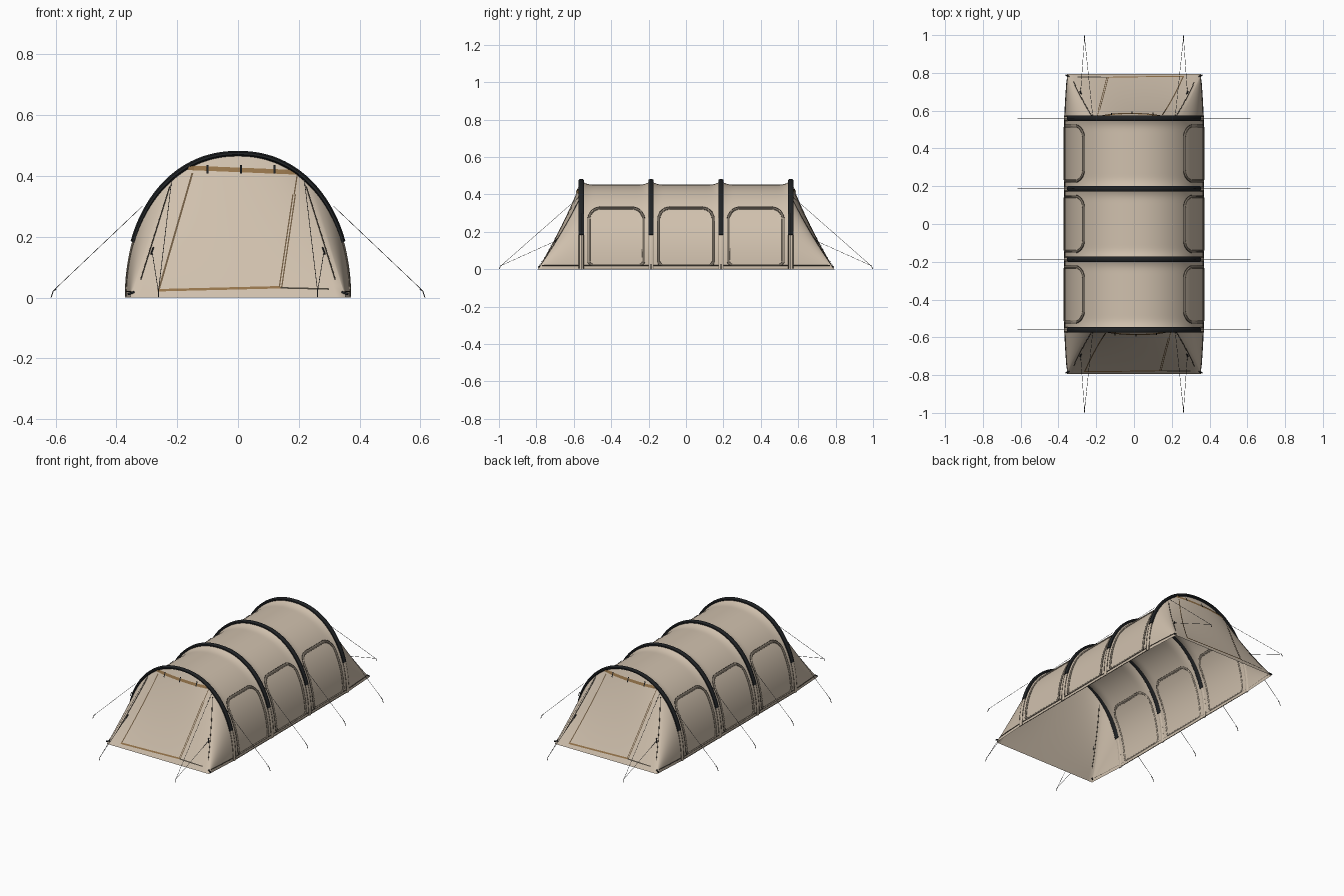
import bpy, bmesh, math
from mathutils import Vector
from mathutils.bvhtree import BVHTree

cube = bpy.data.objects.get("Cube")
if cube:
    bpy.data.objects.remove(cube)


def material(name, rgb):
    m = bpy.data.materials.new(name)
    m.use_nodes = True
    m.diffuse_color = (*rgb, 1)
    m.node_tree.nodes["Principled BSDF"].inputs["Base Color"].default_value = (*rgb, 1)
    return m


CANVAS = material("tan canvas", (0.63, 0.53, 0.42))
BLACK = material("black webbing", (0.014, 0.016, 0.018))
BROWN = material("brown trim", (0.3, 0.175, 0.07))
DARK_BROWN = material("dark brown zip", (0.16, 0.105, 0.055))
PIPING = material("taupe piping", (0.2, 0.165, 0.12))
SEAM = material("dark seam", (0.065, 0.054, 0.04))
ROPE = material("dark rope", (0.08, 0.08, 0.08))

HOOPS = (-0.56, -0.187, 0.187, 0.56)
SEGS, CORNER = 48, 14
HALF_W, END_Y, END_X = 0.367, 0.793, 0.354


def arch(theta, half, height):
    """Point on the slightly squared arch, as x and z."""
    c, s = math.cos(theta), max(math.sin(theta), 0)
    p = 2 / 2.15
    return math.copysign(abs(c) ** p, c) * half, s ** p * height


def add_mesh(name, bm, mat, smooth=True):
    me = bpy.data.meshes.new(name)
    bm.to_mesh(me)
    bm.free()
    ob = bpy.data.objects.new(name, me)
    bpy.context.collection.objects.link(ob)
    me.materials.append(mat)
    if smooth:
        bpy.ops.object.select_all(action="DESELECT")
        ob.select_set(True)
        bpy.context.view_layer.objects.active = ob
        bpy.ops.object.shade_smooth_by_angle(angle=math.radians(35))


def loft(bm, rows, closed=False):
    """Skin a list of equally long point rows."""
    vs = [[bm.verts.new(p) for p in r] for r in rows]
    n = len(rows[0])
    for a, b in zip(vs, vs[1:]):
        for i in range(n if closed else n - 1):
            j = (i + 1) % n
            bm.faces.new((a[i], a[j], b[j], b[i]))
    return vs


def tube(name, paths, radius, mat):
    cu = bpy.data.curves.new(name, "CURVE")
    cu.dimensions = "3D"
    cu.bevel_depth = radius
    cu.bevel_resolution = 1
    cu.use_fill_caps = True
    for pts in paths:
        sp = cu.splines.new("POLY")
        sp.points.add(len(pts) - 1)
        for q, p in zip(sp.points, pts):
            q.co = (*p, 1)
    ob = bpy.data.objects.new(name, cu)
    bpy.context.collection.objects.link(ob)
    cu.materials.append(mat)


# Canvas shell: tunnel sagging between hoops, with sloped ends
def section(y):
    d = min(abs(y - h) for h in HOOPS)
    height = 0.452 + 0.02 * max(0, 1 - d / 0.06) ** 2
    pts = []
    for i in range(SEGS + 1):
        x, z = arch(math.pi * i / SEGS, HALF_W, height)
        pts.append(Vector((x, y, z)))
    return pts


def end_rows(s):
    start = section(s * 0.56)
    limit = start[CORNER].x
    rows = []
    for k in range(1, 11):
        t = k / 10
        row = []
        for p in start:
            tx = max(-1, min(1, p.x / limit)) * END_X
            q = p.lerp(Vector((tx, s * END_Y, 0)), t)
            q.y -= s * 0.05 * t * (1 - t) * p.z / 0.47
            row.append(q)
        rows.append(row)
    return rows


ys = []
for a, b in zip(HOOPS, HOOPS[1:]):
    ys += [a + (b - a) * i / 24 for i in range(24)]
ys.append(HOOPS[-1])
bm = bmesh.new()
loft(bm, end_rows(-1)[::-1] + [section(y) for y in ys] + end_rows(1))
bmesh.ops.remove_doubles(bm, verts=bm.verts, dist=0.0005)
bmesh.ops.recalc_face_normals(bm, faces=bm.faces)
tree = BVHTree.FromBMesh(bm)
add_mesh("canvas_shell", bm, CANVAS)


# Projection of flat drawings onto the shell
def on_end(s, x, z, lift=0.0):
    hit = tree.ray_cast(Vector((s * x, -s * 2, z)), Vector((0, s, 0)))[0]
    y = hit.y if hit else -s * 0.57
    return Vector((s * x, y - s * lift, z))


def on_side(s, y, z, lift=0.0015):
    hit = tree.ray_cast(Vector((s * 2, y, z)), Vector((-s, 0, 0)))[0]
    x = hit.x if hit else s * HALF_W
    return Vector((x + s * lift, y, z))


def dense(pts, step=0.02):
    out = [Vector(pts[0])]
    for a, b in zip(pts, pts[1:]):
        a, b = Vector(a), Vector(b)
        n = max(1, int((b - a).length / step))
        out += [a.lerp(b, i / n) for i in range(1, n + 1)]
    return out


def end_strip(name, s, a, b, width, mat, lift=0.004):
    """Flat trim laid on a sloped end."""
    a, b = Vector(a), Vector(b)
    d = (b - a).normalized() * width / 2
    rows = []
    for p in dense((a, b)):
        rows.append([on_end(s, p.x - d.y, p.y + d.x, lift), on_end(s, p.x + d.y, p.y - d.x, lift)])
    bm = bmesh.new()
    loft(bm, rows)
    add_mesh(name, bm, mat, False)


# Hoops with lower fabric sleeves
def hoop_part(name, y, a0, a1, thick, wide, mat, n):
    rows = []
    for i in range(n + 1):
        th = a0 + (a1 - a0) * i / n
        row = []
        for k in range(8):
            f = math.tau * (k + 0.5) / 8
            dr = thick * math.sin(f)
            x, z = arch(th, HALF_W + 0.001 + dr, 0.474 + dr)
            row.append((x, y + wide * math.cos(f), z))
        rows.append(row)
    bm = bmesh.new()
    vs = loft(bm, rows, True)
    bm.faces.new(vs[0])
    bm.faces.new(vs[-1])
    bmesh.ops.recalc_face_normals(bm, faces=bm.faces)
    add_mesh(name, bm, mat)


LOW = math.radians(21)
for y in HOOPS:
    hoop_part("hoop", y, LOW, math.pi - LOW, 0.0095, 0.0155, BLACK, 48)
    hoop_part("sleeve_left", y, 0, LOW, 0.004, 0.011, CANVAS, 8)
    hoop_part("sleeve_right", y, math.pi - LOW, math.pi, 0.004, 0.011, CANVAS, 8)
    tube("sleeve_seam", [[on_side(s, y + d, z, 0.0022) for _, z in dense(((0, 0.005), (0, 0.2)))]
                         for s in (1, -1) for d in (-0.012, 0.012)], 0.0017, PIPING)


# Side windows with piping
def window_path(yc, half, top, low, r):
    pts = [(yc, low)]
    for cx, cz, rad, start in ((-1, low, 0.02, 270), (-1, top, r, 180), (1, top, r, 90), (1, low, 0.02, 0)):
        up = 1 if cz == low else -1
        for i in range(9):
            # walk clockwise around each rounded corner
            f = math.radians(start - 90 * i / 8)
            pts.append((yc + cx * (half - rad) + rad * math.cos(f), cz + up * rad + rad * math.sin(f)))
    return dense(pts + [(yc, low)])


for yc in (-0.373, 0, 0.373):
    for s in (1, -1):
        for name, g, r, mat in (("window_seam_outer", 0, 0.0017, SEAM),
                                ("window_piping", 0.006, 0.004, CANVAS),
                                ("window_seam_inner", 0.012, 0.0018, PIPING)):
            path = window_path(yc, 0.152 - g, 0.333 - g, 0.02 + g / 2, 0.065 - g)
            tube(name, [[on_side(s, p.x, p.y) for p in path]], r, mat)

# Hem and base corners
for s in (1, -1):
    tube("side_hem", [[on_side(s, p.x, p.y) for p in dense(((-0.77, 0.02), (0.77, 0.02)))]], 0.002, SEAM)
    tube("base_edge", [[(s * HALF_W, -0.56, 0.002), (s * HALF_W, 0.56, 0.002)]], 0.002, PIPING)
    tube("corner_tab", [[(s * (END_X - 0.012), t * 0.78, 0.018), (s * (END_X + 0.008), t * 0.788, 0.011)]
                        for t in (1, -1)], 0.004, BLACK)

# End doors and their trim
for s in (1, -1):
    end_strip("door_top_trim", s, (-0.165, 0.427), (0.195, 0.412), 0.015, BROWN)
    end_strip("door_bottom_trim", s, (-0.265, 0.024), (0.14, 0.034), 0.008, BROWN)
    end_strip("door_left_zip", s, (-0.15, 0.41), (-0.26, 0.028), 0.006, DARK_BROWN)
    end_strip("door_right_seam", s, (0.195, 0.405), (0.185, 0.34), 0.004, DARK_BROWN)
    # paired zip lines
    for d in (-0.004, 0.004):
        end_strip("door_right_zip", s, (0.185 + d, 0.34), (0.14 + d, 0.035), 0.004, DARK_BROWN)
    end_strip("bottom_seam", s, (0.14, 0.032), (0.3, 0.028), 0.005, SEAM)
    for x in (-0.1, 0.01, 0.12):
        end_strip("door_toggle", s, (x, 0.436), (x, 0.408), 0.006, BLACK, 0.009)
    tube("end_seam", [[on_end(s, t * p.x, p.y) for p in dense(((0.225, 0.365), (0.32, 0.06)))]
                      for t in (1, -1)], 0.002, SEAM)
    tube("rope_anchor", [[on_end(s, t * 0.279, 0.165, 0.002), on_end(s, t * 0.286, 0.143, 0.002)]
                         for t in (1, -1)], 0.003, BLACK)

# Guy ropes and pegs
ropes, pegs = [], []
for s in (1, -1):
    for y in HOOPS:
        ropes.append([(s * 0.315, y, 0.3), (s * 0.605, y, 0.025)])
        pegs.append([(s * 0.598, y, 0.027), (s * 0.608, y, 0.022), (s * 0.615, y, 0)])
    for e in (1, -1):
        tip = Vector((s * 0.262, e * 0.988, 0.02))
        ropes.append([Vector((s * 0.218, e * 0.567, 0.39)), tip])
        ropes.append([on_end(-e, -e * s * 0.283, 0.153), tip])
        pegs.append([(s * 0.262, e * 0.985, 0.022), (s * 0.262, e * 0.992, 0.018), (s * 0.262, e * 0.998, 0)])
tube("guy_ropes", ropes, 0.001, ROPE)
tube("ground_pegs", pegs, 0.0018, ROPE)
